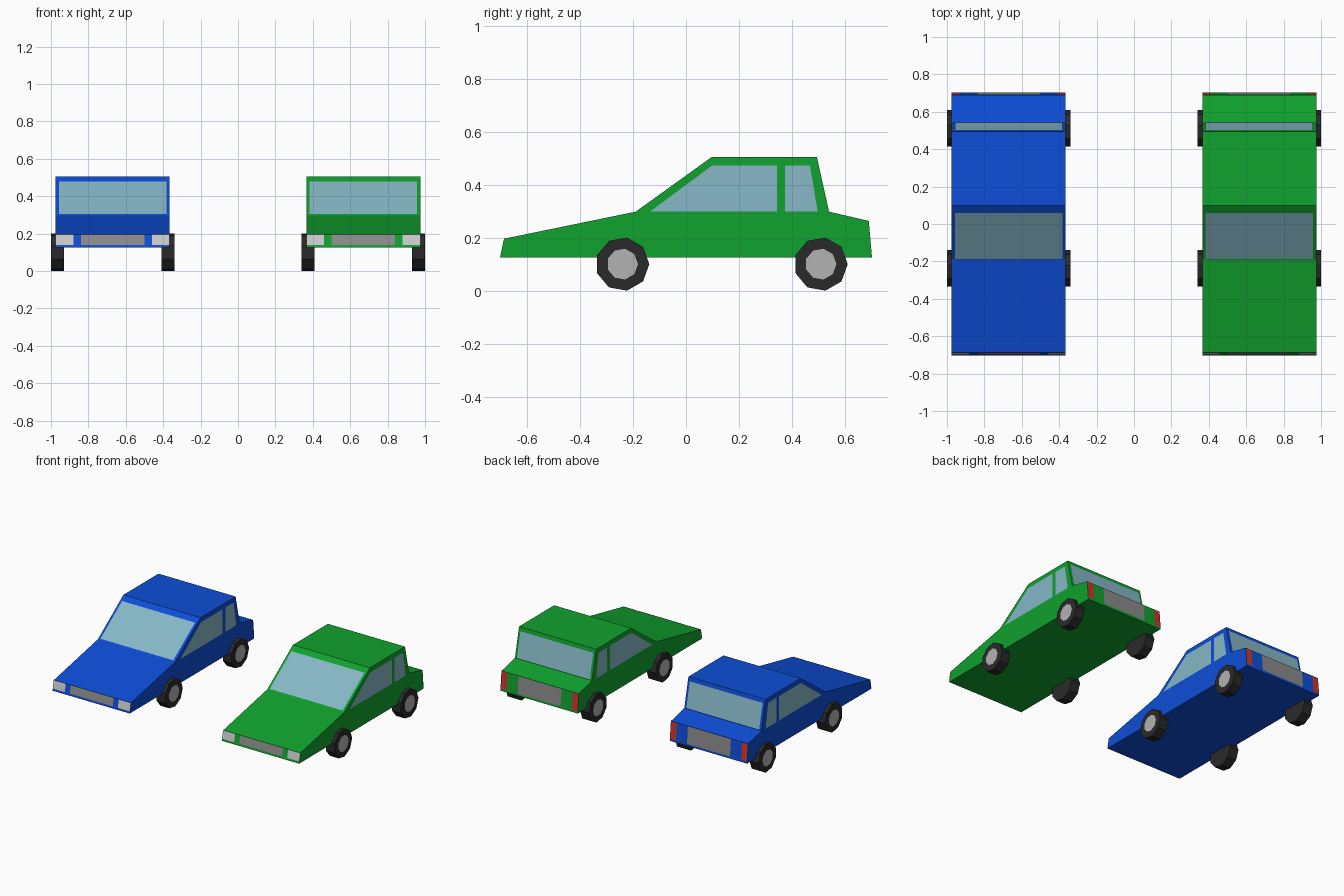
import bpy, bmesh, math
from mathutils import Vector

if "Cube" in bpy.data.objects:
    bpy.data.objects.remove(bpy.data.objects["Cube"])


def material(name, rgb):
    m = bpy.data.materials.new(name)
    m.diffuse_color = (*rgb, 1)
    m.use_nodes = True
    m.node_tree.nodes["Principled BSDF"].inputs["Base Color"].default_value = m.diffuse_color
    return m


BLUE = material("blue_paint", (0.004, 0.076, 0.68))
GREEN = material("green_paint", (0.005, 0.36, 0.027))
GLASS = material("glass", (0.24, 0.48, 0.57))
LAMP = material("lamp", (0.55, 0.55, 0.55))
GREY = material("grey_trim", (0.26, 0.26, 0.26))
HUB = material("hub_metal", (0.45, 0.45, 0.45))
RED = material("red_lamp", (0.58, 0.04, 0.025))
RUBBER = material("rubber", (0.023, 0.023, 0.023))

HALF = 0.305      # half body width
GAP = 0.0025      # panels sit just proud of the body

# side profile (y, z), from nose bottom over the roof to tail bottom
PROFILE = [(-0.702, 0.125), (-0.687, 0.196), (-0.19, 0.298), (0.098, 0.505),
           (0.494, 0.505), (0.54, 0.298), (0.69, 0.263), (0.702, 0.125)]
FRONT_WINDOW = [(-0.136, 0.298), (0.098, 0.472), (0.343, 0.472), (0.343, 0.298)]
REAR_WINDOW = [(0.374, 0.298), (0.374, 0.472), (0.468, 0.472), (0.497, 0.298)]
WHEEL = [(0.1015 * math.cos(math.tau * i / 9), 0.1015 * math.sin(math.tau * i / 9))
         for i in range(9)]


def finish(name, bm, mat):
    me = bpy.data.meshes.new(name)
    bm.to_mesh(me)
    bm.free()
    me.materials.append(mat)
    ob = bpy.data.objects.new(name, me)
    bpy.context.collection.objects.link(ob)


def prism(name, outline, x0, x1, mat):
    """Closed solid: a (y, z) outline extruded along x."""
    bm = bmesh.new()
    face = bm.faces.new([bm.verts.new((x0, y, z)) for y, z in outline])
    ext = bmesh.ops.extrude_face_region(bm, geom=[face])["geom"]
    verts = [g for g in ext if isinstance(g, bmesh.types.BMVert)]
    bmesh.ops.translate(bm, verts=verts, vec=(x1 - x0, 0, 0))
    bmesh.ops.recalc_face_normals(bm, faces=bm.faces)
    finish(name, bm, mat)


def panel(name, points, outward, mat):
    """Flat panel lifted off the body and facing outward."""
    bm = bmesh.new()
    face = bm.faces.new([bm.verts.new(Vector(p) + outward * GAP) for p in points])
    face.normal_update()
    if face.normal.dot(outward) < 0:
        face.normal_flip()
    finish(name, bm, mat)


def edge_panel(name, edge, z0, z1, x0, x1, mat):
    """Panel lying on one sloping edge of the profile between two heights."""
    (ya, za), (yb, zb) = PROFILE[edge], PROFILE[edge + 1]
    y0, y1 = [ya + (yb - ya) * (z - za) / (zb - za) for z in (z0, z1)]
    out = Vector((0, -(zb - za), yb - ya)).normalized()
    panel(name, [(x0, y0, z0), (x1, y0, z0), (x1, y1, z1), (x0, y1, z1)], out, mat)


def car(tag, cx, paint):
    prism(tag + "_body", PROFILE, cx - HALF, cx + HALF, paint)

    # windscreen, rear glass, grille and rear plate
    edge_panel(tag + "_windscreen", 2, 0.302, 0.478, cx - 0.288, cx + 0.288, GLASS)
    edge_panel(tag + "_rear_glass", 4, 0.302, 0.478, cx - 0.288, cx + 0.288, GLASS)
    edge_panel(tag + "_grille", 0, 0.14, 0.195, cx - 0.17, cx + 0.17, GREY)
    edge_panel(tag + "_rear_plate", 6, 0.14, 0.261, cx - 0.17, cx + 0.17, GREY)

    for s, side in ((-1, "left"), (1, "right")):
        label = tag + "_" + side
        # lamps
        edge_panel(label + "_headlamp", 0, 0.14, 0.195, cx + s * 0.21, cx + s * HALF, LAMP)
        edge_panel(label + "_tail_lamp", 6, 0.14, 0.261, cx + s * 0.257, cx + s * HALF, RED)
        # side windows
        for part, shape in (("front_window", FRONT_WINDOW), ("rear_window", REAR_WINDOW)):
            panel(label + "_" + part, [(cx + s * HALF, y, z) for y, z in shape],
                  Vector((s, 0, 0)), GLASS)
        # wheels with flat hub discs
        for end, wy in (("front", -0.24), ("rear", 0.509)):
            tyre = [(wy + y, 0.1 + z) for y, z in WHEEL]
            prism(f"{label}_{end}_tyre", tyre, cx + s * 0.26, cx + s * 0.33, RUBBER)
            hub = [(cx + s * 0.33, wy + y * 0.58, 0.1 + z * 0.58) for y, z in WHEEL]
            panel(f"{label}_{end}_hub", hub, Vector((s, 0, 0)), HUB)


car("blue_car", -0.67, BLUE)
car("green_car", 0.67, GREEN)
